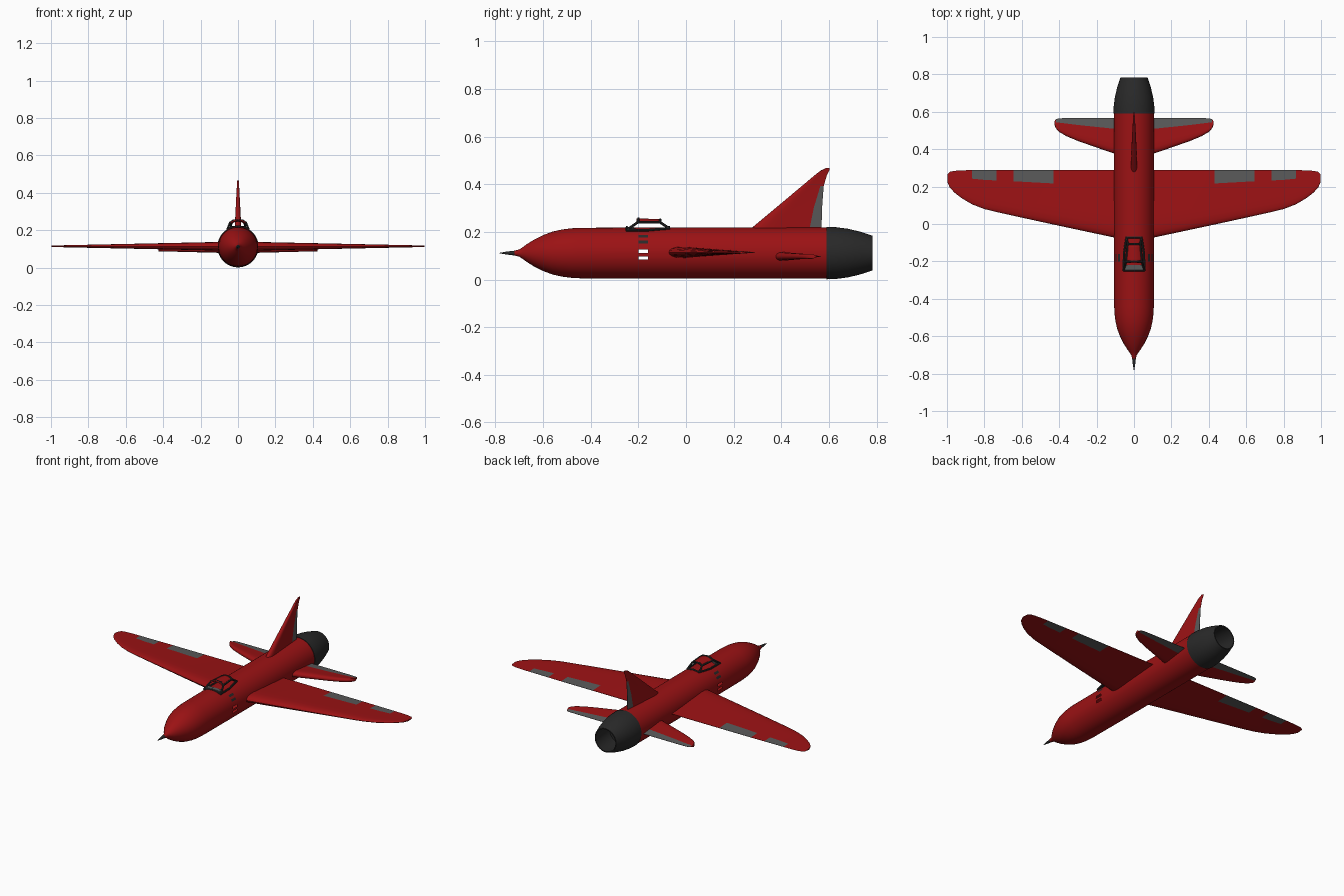
import bpy, bmesh, math
from mathutils import Vector

if "Cube" in bpy.data.objects:
    bpy.data.objects.remove(bpy.data.objects["Cube"])

CZ = 0.111  # height of the fuselage axis


def material(name, col):
    m = bpy.data.materials.new(name)
    m.diffuse_color = (*col, 1)
    m.use_nodes = True
    m.node_tree.nodes["Principled BSDF"].inputs["Base Color"].default_value = m.diffuse_color
    return m


MATS = [material("red_paint", (0.33, 0.006, 0.007)),
        material("control_grey", (0.10, 0.10, 0.10)),
        material("dark_metal", (0.022, 0.022, 0.022))]
RED, GREY, DARK = 0, 1, 2


def finish(name, bm, mirror=False, angle=35):
    bmesh.ops.recalc_face_normals(bm, faces=bm.faces[:])
    me = bpy.data.meshes.new(name)
    bm.to_mesh(me)
    bm.free()
    for m in MATS:
        me.materials.append(m)
    me.shade_smooth()
    me.set_sharp_from_angle(angle=math.radians(angle))
    ob = bpy.data.objects.new(name, me)
    bpy.context.collection.objects.link(ob)
    if mirror:
        ob.modifiers.new("mirror", 'MIRROR')
    return ob


def lathe(name, profile, rule, skip=lambda y, a: False, n=48):
    """Revolve (y, radius) points around the fuselage axis."""
    bm = bmesh.new()
    rings = []
    for y, r in profile:
        rings.append([bm.verts.new((r * math.cos(2 * math.pi * i / n), y,
                                    CZ + r * math.sin(2 * math.pi * i / n))) for i in range(n)])
    for k in range(len(rings) - 1):
        y = (profile[k][0] + profile[k + 1][0]) / 2
        for i in range(n):
            if skip(y, i):
                continue
            j = (i + 1) % n
            f = bm.faces.new((rings[k][i], rings[k][j], rings[k + 1][j], rings[k + 1][i]))
            f.material_index = rule(y, i)
    bmesh.ops.remove_doubles(bm, verts=bm.verts[:], dist=1e-5)
    return finish(name, bm)


def foil(name, stations, place, flaps, mirror):
    """Loft streamlined sections (span, leading, hinge, trailing, half thickness)."""
    front = [0, .015, .05, .12, .25, .45, .7, 1]
    bm = bmesh.new()
    loops = []
    for s, le, hi, te, t in stations:
        ys = [le + (hi - le) * u for u in front] + [te]
        half = []
        for y in ys:
            u = (y - le) / (te - le)
            half.append((y, t * (min(1, math.sqrt(u / .16) * (1.5 - .5 * u / .16)) if u < .16
                                 else .05 + .95 * (1 - (u - .16) / .84))))
        pts = half + [(y, -h) for y, h in reversed(half[1:])]
        loops.append([bm.verts.new(place(s, y, h)) for y, h in pts])
    n = len(loops[0])
    m = len(front)  # index of the trailing edge point
    for k in range(len(loops) - 1):
        mid = (stations[k][0] + stations[k + 1][0]) / 2
        for i in range(n):
            j = (i + 1) % n
            f = bm.faces.new((loops[k][i], loops[k][j], loops[k + 1][j], loops[k + 1][i]))
            if i in (m - 1, m, m + 1) and any(a < mid < b for a, b in flaps):
                f.material_index = GREY
    bm.faces.new(loops[-1])
    return finish(name, bm, mirror)


# Fuselage with pointed nose, side vents (dark slats above, open slots below)
def vent(y, i, rows):
    k = i if i <= 12 or i > 36 else 23 - i   # same rows on both sides
    return -.2 < y < -.16 and (k - 48 if k > 36 else k) in rows


body = [(-.782, .001), (-.755, .006), (-.72, .010), (-.70, .015), (-.685, .025), (-.67, .036),
        (-.64, .055), (-.60, .075), (-.56, .090), (-.52, .099), (-.48, .104), (-.44, .106),
        (-.20, .107), (-.16, .107), (.592, .107)]
lathe("fuselage", body,
      lambda y, i: DARK if y < -.72 or vent(y, i, (3, 5)) else RED,
      lambda y, i: vent(y, i, (-2, 0)))

# Hollow exhaust nozzle
lathe("exhaust_nozzle", [(.59, .09), (.59, .110), (.63, .1085), (.68, .102), (.73, .090),
                         (.782, .073), (.782, .067), (.72, .074), (.64, .074), (.64, 0)],
      lambda y, i: DARK)

# Main wings
outline = [(.03, -.089, .29), (.107, -.072, .29), (.43, -.003, .29), (.645, .044, .29),
           (.735, .064, .289), (.80, .080, .288), (.865, .105, .288), (.92, .137, .287),
           (.96, .168, .284), (.985, .195, .279), (.998, .225, .266)]
foil("wings",
     [(x, le, min(.23 + (x - .43) * .045, le + .75 * (te - le)), te, .026 - .022 * x)
      for x, le, te in outline],
     lambda s, y, h: (s, y, .114 + h), [(.43, .645), (.735, .865)], True)

# Tailplanes with elevators
outline = [(.03, .350, .566), (.107, .377, .566), (.20, .409, .566), (.30, .444, .566),
           (.36, .469, .566), (.40, .492, .565), (.418, .512, .560), (.425, .530, .548)]
foil("tailplanes",
     [(x, le, min(.530 + .03 * x, le + .7 * (te - le)), te, .021 - .026 * x)
      for x, le, te in outline],
     lambda s, y, h: (s, y, .097 + h), [(.1, .42)], True)

# Tail fin with rudder
foil("tail_fin",
     [(.18, .235, .515, .568, .020), (.22, .280, .520, .569, .018), (.30, .376, .536, .571, .014),
      (.393, .487, .564, .578, .009), (.44, .543, .580, .592, .006), (.458, .566, .592, .602, .005),
      (.468, .588, .598, .603, .003)],
     lambda s, y, h: (h, y, s), [(.2, .393)], False)


# Canopy: helper for thin bars between points
def bars(name, paths, r, mat, mirror):
    bm = bmesh.new()
    for path in paths:
        for a, b in zip(path, path[1:]):
            a, b = Vector(a), Vector(b)
            d = b - a
            mtx = d.to_track_quat('Z', 'Y').to_matrix().to_4x4()
            mtx.translation = (a + b) / 2
            bmesh.ops.create_cone(bm, cap_ends=True, segments=8, radius1=r, radius2=r,
                                  depth=d.length + r, matrix=mtx)
    for f in bm.faces:
        f.material_index = mat
    finish(name, bm, mirror)


low_f, top_f = (.056, -.248, .208), (.043, -.203, .240)
low_r, top_r = (.040, -.072, .215), (.034, -.108, .240)
bars("canopy_frame",
     [[low_f, (0, -.248, .219)], [low_f, top_f, (.024, -.200, .252), (0, -.199, .255)],
      [low_f, (.054, -.16, .207), low_r, (0, -.072, .220)],
      [low_r, top_r, (.018, -.108, .249), (0, -.108, .251)],
      [top_f, top_r]], .0055, DARK, True)

# Red canopy roof plate
bm = bmesh.new()
rows = []
for k in range(6):
    v = k / 5
    y, w = -.208 + .104 * v, .044 - .010 * v
    rows.append([bm.verts.new((w * u / 4, y, .240 + (.017 - .004 * v) * (1 - (u / 4) ** 2)))
                 for u in range(-4, 5)])
for a, b in zip(rows, rows[1:]):
    for i in range(8):
        bm.faces.new((a[i], a[i + 1], b[i + 1], b[i]))
roof = finish("canopy_roof", bm)
roof.modifiers.new("thickness", 'SOLIDIFY').thickness = .006

# Grey sill below the windscreen
bm = bmesh.new()
bmesh.ops.create_cube(bm, size=1)
for v in bm.verts:
    v.co = Vector((v.co.x * .096, -.231 + v.co.y * .024, .214 + v.co.z * .012))
for f in bm.faces:
    f.material_index = GREY
finish("windscreen_sill", bm)
